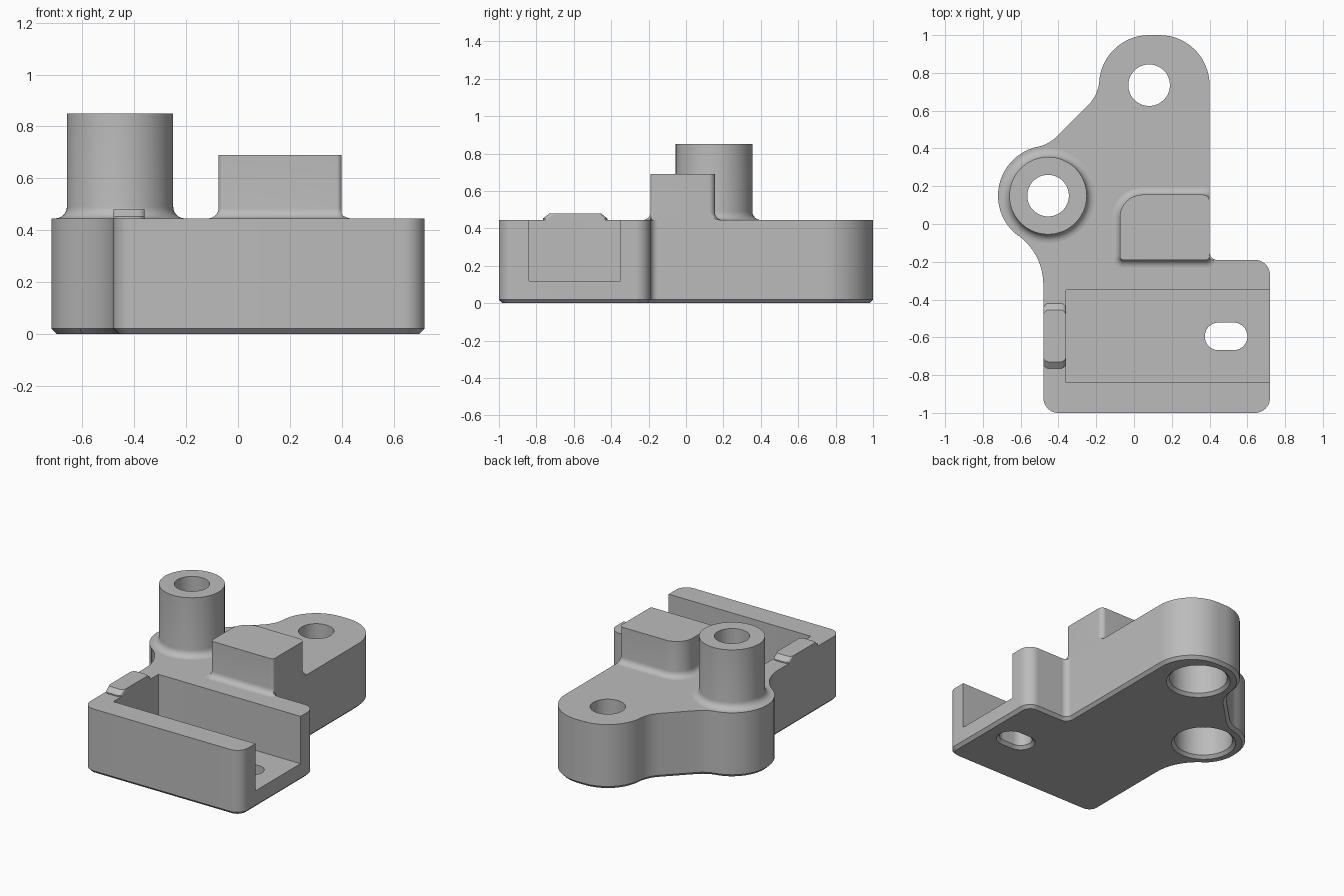
import bpy, bmesh
from math import sin, cos, radians, ceil, pi

cube = bpy.data.objects.get("Cube")
if cube:
    bpy.data.objects.remove(cube)

grey = bpy.data.materials.new("plain grey")
grey.use_nodes = True
grey.diffuse_color = (0.5, 0.5, 0.5, 1)
grey.node_tree.nodes["Principled BSDF"].inputs["Base Color"].default_value = (0.5, 0.5, 0.5, 1)

TOP = 0.445                # upper face of the plate
HEAD = (0.08, 0.735)       # mounting hole centre
BOSS = (-0.455, 0.15)      # tall boss centre


def arc(x, y, r, a0, a1):
    """Points along an arc, angles in degrees."""
    n = max(4, ceil(abs(a1 - a0) / 6))
    angles = [radians(a0 + (a1 - a0) * i / n) for i in range(n + 1)]
    return [(x + r * cos(a), y + r * sin(a)) for a in angles]


def rounded(x0, x1, y0, y1, radii, grow=0):
    """Rounded rectangle; radii start at the front right corner."""
    corners = [(x1, y0, -1, 1), (x1, y1, -1, -1), (x0, y1, 1, -1), (x0, y0, 1, 1)]
    pts = []
    for i, ((x, y, sx, sy), r) in enumerate(zip(corners, radii)):
        pts += arc(x + sx * r, y + sy * r, r + grow, 90 * i - 90, 90 * i)
    return pts


def circle(c, r):
    return arc(c[0], c[1], r, 0, 360)[:-1]


def loft(name, rings, closed=False):
    """Skin a stack of (points, z) rings, capped unless closed into a loop."""
    bm = bmesh.new()
    loops = [[bm.verts.new((x, y, z)) for x, y in pts] for pts, z in rings]
    pairs = list(zip(loops, loops[1:]))
    if closed:
        pairs.append((loops[-1], loops[0]))
    else:
        bm.faces.new(loops[0][::-1])
        bm.faces.new(loops[-1])
    for a, b in pairs:
        for i in range(len(a)):
            j = (i + 1) % len(a)
            bm.faces.new((a[i], a[j], b[j], b[i]))
    bmesh.ops.remove_doubles(bm, verts=bm.verts, dist=1e-5)
    bmesh.ops.recalc_face_normals(bm, faces=bm.faces)
    mesh = bpy.data.meshes.new(name)
    bm.to_mesh(mesh)
    bm.free()
    mesh.materials.append(grey)
    obj = bpy.data.objects.new(name, mesh)
    bpy.context.collection.objects.link(obj)
    return obj


def smooth(obj):
    bpy.ops.object.select_all(action='DESELECT')
    obj.select_set(True)
    bpy.context.view_layer.objects.active = obj
    bpy.ops.object.shade_smooth_by_angle(angle=radians(30))


def cut(obj, cutter):
    mod = obj.modifiers.new("cut", 'BOOLEAN')
    mod.operation, mod.solver, mod.object = 'DIFFERENCE', 'EXACT', cutter
    bpy.context.view_layer.objects.active = obj
    bpy.ops.object.modifier_apply(modifier=mod.name)
    bpy.data.objects.remove(cutter)


def outline(d):
    """Plate outline pulled inward by d."""
    r, f = 0.265 - d, 0.2 + d
    return (arc(0.64, -0.92, 0.08 - d, -90, 0)
            + arc(0.64, -0.27, 0.08 - d, 0, 90)
            + arc(0.44, -0.15, 0.04 + d, 270, 180)
            + arc(0.135, HEAD[1], r, 0, 90)
            + arc(*HEAD, r, 90, 175.4)
            + arc(-0.383, 0.772, f, -4.6, -45)
            + arc(-0.551, 0.604, f, -45, -78.1)
            + arc(*BOSS, r, 101.9, 233.8)
            + arc(-0.8, -0.32, 0.32 + d, 53.8, 0)
            + arc(-0.40, -0.92, 0.08 - d, 180, 270))


# Plate with chamfered underside
plate = loft("base_plate", [(outline(0.02), 0), (outline(0), 0.02), (outline(0), TOP)])

# Open-ended tray pocket
pocket = rounded(-0.36, 0.9, -0.84, -0.35, [0.001] * 4)
cut(plate, loft("pocket_cutter", [(pocket, 0.12), (pocket, 0.6)]))

# Screw holes, counterbored and chamfered below
for centre in (HEAD, BOSS):
    steps = [(0.225, -0.02), (0.185, 0.02), (0.185, 0.3), (0.11, 0.3), (0.11, 0.6)]
    cut(plate, loft("hole_cutter", [(circle(centre, r), z) for r, z in steps]))


# Adjusting slot in the tray floor
def slot(d):
    return rounded(0.375, 0.60, -0.668, -0.522, [0.072] * 4, d)


cut(plate, loft("slot_cutter", [(slot(0.04), -0.02), (slot(0), 0.02), (slot(0), 0.3)]))
smooth(plate)

# Concave fillet steps: (outward growth, height)
FILLET = [(1 - sin(t * pi / 12), 1 - cos(t * pi / 12)) for t in range(7)]

# Tall hollow boss with a filleted foot
foot = [(0.205 + 0.045 * g, TOP + 0.045 * h) for g, h in FILLET]
profile = [(0.11, TOP - 0.005), (0.25, TOP - 0.005)] + foot + [(0.205, 0.85), (0.11, 0.85)]
smooth(loft("tall_boss", [(circle(BOSS, r), z) for r, z in profile], closed=True))


# Stop block, its fillet trimmed flush with the plate side
def block(g):
    pts = rounded(-0.075, 0.40, -0.19, 0.155, [0.02, 0.035, 0.12, 0.02], g)
    return [(min(x, 0.40) if y > -0.19 else x, y) for x, y in pts]


rings = [(block(0.04), TOP - 0.005)]
rings += [(block(0.04 * g), TOP + 0.04 * h) for g, h in FILLET]
smooth(loft("stop_block", rings + [(block(0), 0.69)]))


# Low catch on the tray end wall, sloped at both ends
def catch(inset):
    return rounded(-0.48, -0.36, -0.765 + inset, -0.42 - inset, [0.03] * 4)


smooth(loft("catch", [(catch(0), TOP - 0.01), (catch(0), TOP + 0.008), (catch(0.035), 0.48)]))
